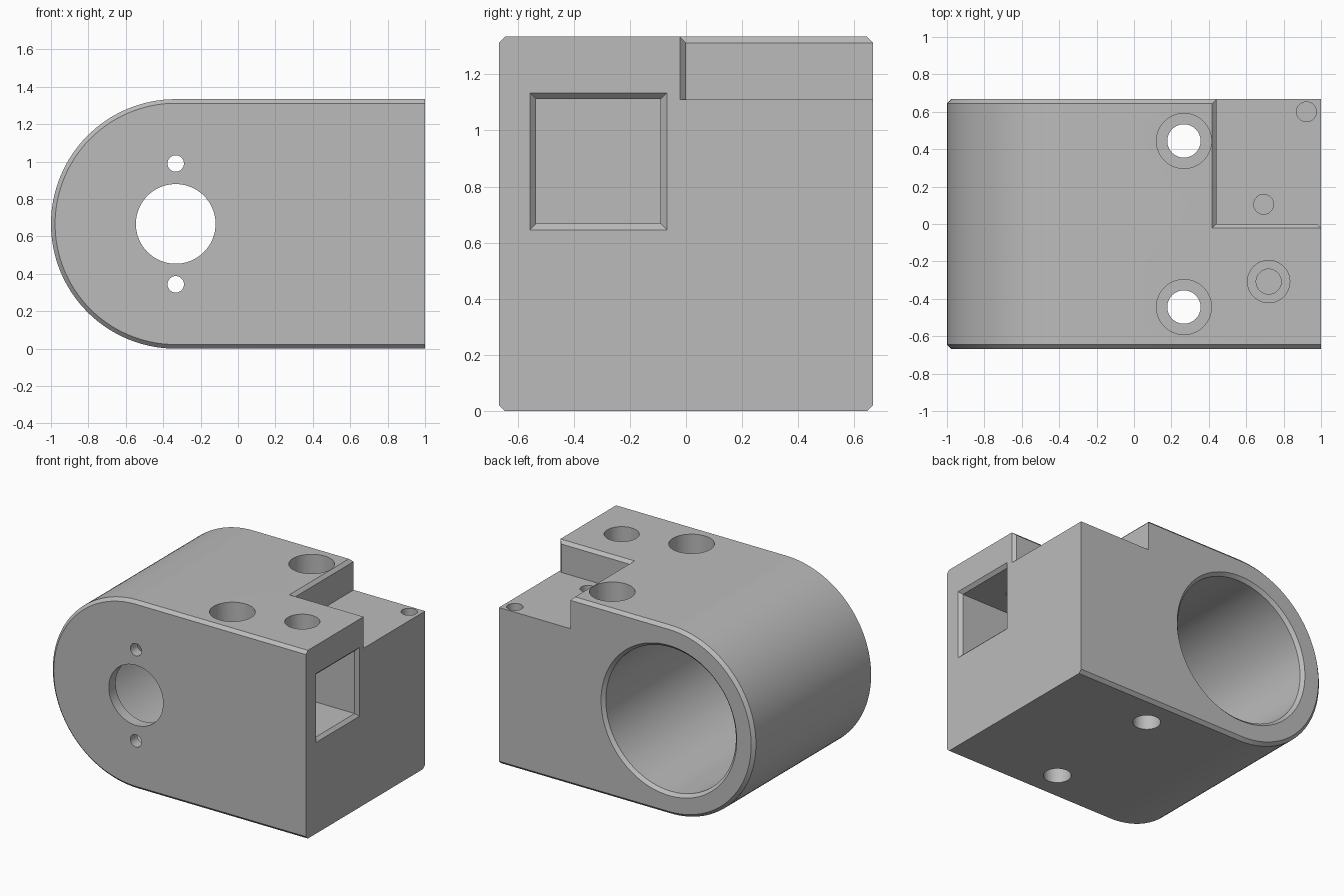
import bpy, bmesh, math

if "Cube" in bpy.data.objects:
    bpy.data.objects.remove(bpy.data.objects["Cube"], do_unlink=True)

HALF = 0.667            # half depth, half height and nose radius
TOP = 2 * HALF
NOSE_X = -1 + HALF
C = 0.022               # chamfer

grey = bpy.data.materials.new("machined grey")
grey.use_nodes = True
grey.diffuse_color = (0.5, 0.5, 0.5, 1)
grey.node_tree.nodes["Principled BSDF"].inputs["Base Color"].default_value = grey.diffuse_color


def loft(name, rings):
    """Closed solid through rings of equal point count."""
    bm = bmesh.new()
    loops = [[bm.verts.new(p) for p in ring] for ring in rings]
    n = len(loops[0])
    for a, b in zip(loops, loops[1:]):
        for i in range(n):
            j = (i + 1) % n
            bm.faces.new((a[i], a[j], b[j], b[i]))
    bm.faces.new(loops[0])
    bm.faces.new(loops[-1])
    bmesh.ops.recalc_face_normals(bm, faces=bm.faces)
    mesh = bpy.data.meshes.new(name)
    bm.to_mesh(mesh)
    bm.free()
    mesh.materials.append(grey)
    obj = bpy.data.objects.new(name, mesh)
    bpy.context.collection.objects.link(obj)
    return obj


def turned(name, axis, u, v, steps, n=64):
    """Round cutter along y or z; steps are (radius, position)."""
    rings = []
    for r, h in steps:
        ring = []
        for i in range(n):
            a = math.tau * i / n
            p, q = u + r * math.cos(a), v + r * math.sin(a)
            ring.append((p, q, h) if axis == "z" else (p, h, q))
        rings.append(ring)
    return loft(name, rings)


def side_outline(y, inset, n=64):
    """Block outline with a half-round nose."""
    r = HALF - inset
    arc = [math.pi / 2 + math.pi * i / n for i in range(n + 1)]
    pts = [(NOSE_X + r * math.cos(a), y, HALF + r * math.sin(a)) for a in arc]
    return pts + [(1, y, HALF - r), (1, y, HALF + r)]


# Main block with chamfered front and back rims
body = loft("bearing_block", [side_outline(-HALF, C), side_outline(C - HALF, 0),
                              side_outline(HALF - C, 0), side_outline(HALF, C)])
cutters = []

# Large bore from the back, stopping at a thin front wall
cutters.append(turned("bore_cutter", "y", NOSE_X, HALF,
                      [(0.51, -0.59), (0.51, HALF - C), (0.51 + 2 * C, HALF + C)], 128))

# Shaft opening and two small screw holes in the front wall
cutters.append(turned("shaft_cutter", "y", NOSE_X, HALF, [(0.213, -0.8), (0.213, -0.5)], 96))
for side in (-1, 1):
    cutters.append(turned("face_screw_cutter", "y", NOSE_X, HALF + side * 0.323,
                          [(0.044, -0.8), (0.044, -0.5)], 32))

# Counterbored mounting holes right through the block
for y in (-0.444, 0.444):
    cutters.append(turned("mount_cutter", "z", 0.267, y,
                          [(0.089, -0.1), (0.089, TOP - 0.2), (0.147, TOP - 0.2), (0.147, 1.5)]))


# Corner step with chamfered upper and end edges
def step_ring(z, o):
    return [(0.44 - o, -o, z), (1 - C + o, -o, z), (1.1, -0.1 - C, z),
            (1.1, 0.9, z), (0.44 - o, 0.9, z)]


cutters.append(loft("step_cutter", [step_ring(1.111, 0), step_ring(TOP - C, 0),
                                    step_ring(TOP + C, 2 * C)]))

# Blind holes in the step floor
for x, y in ((0.922, 0.6), (0.693, 0.105)):
    cutters.append(turned("blind_cutter", "z", x, y, [(0.053, 0.85), (0.053, 1.2)], 32))


# Square pocket in the end face with chamfered mouth
def pocket_ring(x, o):
    h = 0.222 + o
    return [(x, -0.312 + a * h, 0.89 + b * h) for a, b in ((-1, -1), (1, -1), (1, 1), (-1, 1))]


cutters.append(loft("pocket_cutter", [pocket_ring(0.5, 0), pocket_ring(1 - C, 0),
                                      pocket_ring(1 + C, 2 * C)]))

# Counterbored screw hole down into the pocket
cutters.append(turned("pocket_screw_cutter", "z", 0.72, -0.308,
                      [(0.067, 1.0), (0.067, TOP - 0.133), (0.113, TOP - 0.133), (0.113, 1.5)]))

# Cut everything, bake the result and drop the cutters
for cutter in cutters:
    cutter.hide_render = True
    mod = body.modifiers.new(cutter.name, "BOOLEAN")
    mod.operation = "DIFFERENCE"
    mod.solver = "EXACT"
    mod.object = cutter
bpy.context.view_layer.update()
baked = bpy.data.meshes.new_from_object(
    body.evaluated_get(bpy.context.evaluated_depsgraph_get()))
body.modifiers.clear()
body.data = baked
baked.materials.clear()
baked.materials.append(grey)
for poly in baked.polygons:
    poly.material_index = 0
for cutter in cutters:
    bpy.data.objects.remove(cutter, do_unlink=True)

# Smooth round walls, crisp edges
for obj in bpy.context.selected_objects:
    obj.select_set(False)
bpy.context.view_layer.objects.active = body
body.select_set(True)
bpy.ops.object.shade_smooth_by_angle(angle=math.radians(30))
